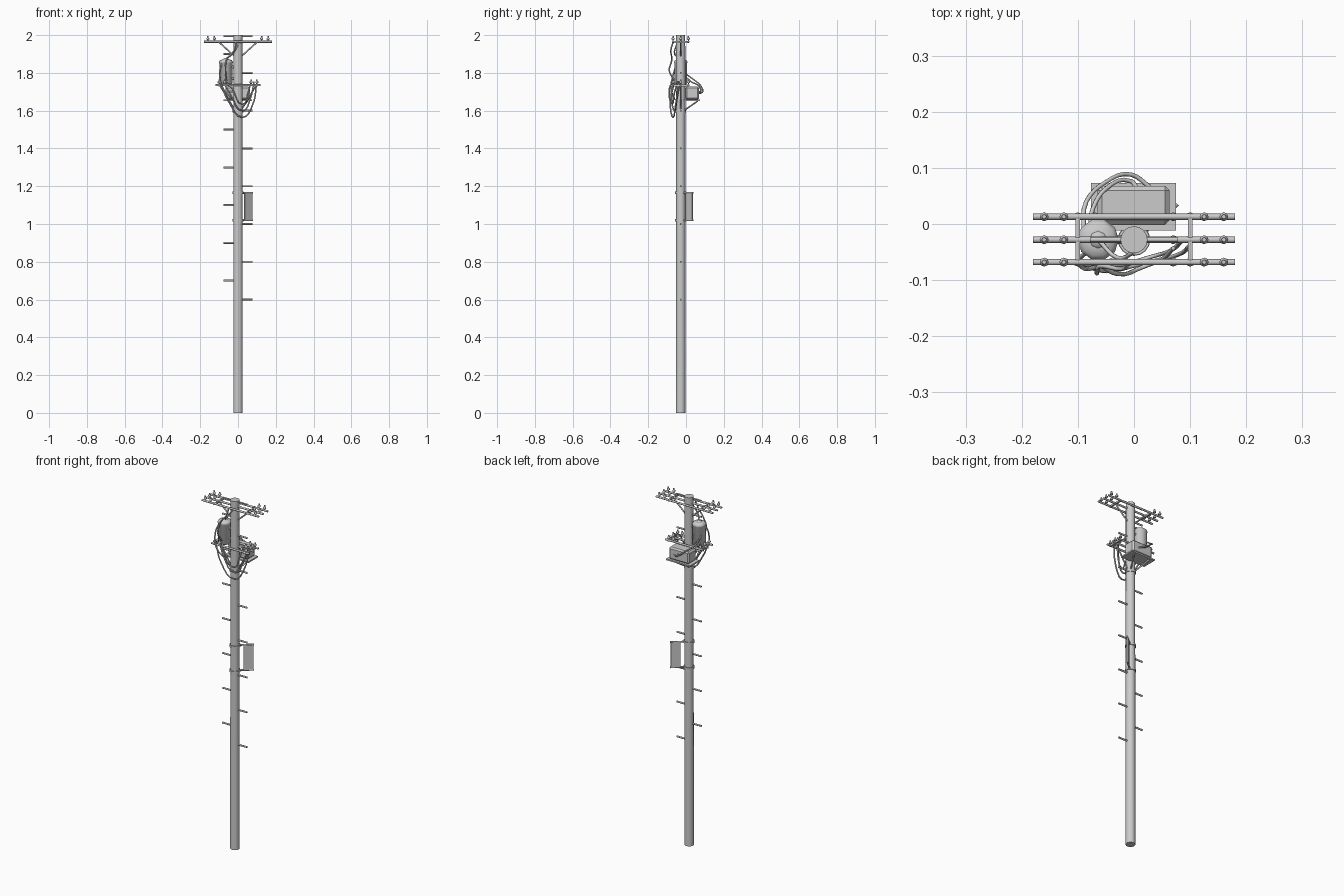
import bpy, math
from mathutils import Vector

if "Cube" in bpy.data.objects:
    bpy.data.objects.remove(bpy.data.objects["Cube"])

PY = -0.028  # pole axis in y
ARM_Y = (0.013, PY, -0.068)


def finish(ob, name):
    ob.name = name
    bpy.ops.object.shade_smooth_by_angle(angle=math.radians(50))
    return ob


def rod(name, a, b, r, sides=8, r2=None):
    a, b = Vector(a), Vector(b)
    d = b - a
    bpy.ops.mesh.primitive_cone_add(vertices=sides, radius1=r, radius2=r if r2 is None else r2,
                                    depth=d.length, location=(a + b) / 2,
                                    rotation=d.to_track_quat('Z', 'Y').to_euler())
    return finish(bpy.context.object, name)


def box(name, lo, hi, bevel=0.0):
    lo, hi = Vector(lo), Vector(hi)
    bpy.ops.mesh.primitive_cube_add(size=1, location=(lo + hi) / 2)
    ob = bpy.context.object
    ob.name = name
    ob.scale = hi - lo
    bpy.ops.object.transform_apply(location=False, rotation=False, scale=True)
    if bevel:
        m = ob.modifiers.new("bevel", 'BEVEL')
        m.width, m.segments = bevel, 1
    return ob


def lathe(name, profile, loc, sides=8):
    verts, faces = [], []
    for r, z in profile:
        for i in range(sides):
            t = 2 * math.pi * i / sides
            verts.append((r * math.cos(t), r * math.sin(t), z))
    for k in range(len(profile) - 1):
        for i in range(sides):
            j = (i + 1) % sides
            faces.append((k * sides + i, k * sides + j, (k + 1) * sides + j, (k + 1) * sides + i))
    faces.append(tuple(reversed(range(sides))))
    faces.append(tuple(range(len(verts) - sides, len(verts))))
    me = bpy.data.meshes.new(name)
    me.from_pydata(verts, [], faces)
    ob = bpy.data.objects.new(name, me)
    ob.location = loc
    bpy.context.collection.objects.link(ob)
    bpy.ops.object.select_all(action='DESELECT')
    ob.select_set(True)
    bpy.context.view_layer.objects.active = ob
    return finish(ob, name)


def cable(name, pts, r=0.004):
    cu = bpy.data.curves.new(name, 'CURVE')
    cu.dimensions = '3D'
    cu.bevel_depth, cu.bevel_resolution, cu.resolution_u = r, 1, 4
    cu.use_fill_caps = True
    sp = cu.splines.new('BEZIER')
    sp.bezier_points.add(len(pts) - 1)
    for bp, p in zip(sp.bezier_points, pts):
        bp.co = p
        bp.handle_left_type = bp.handle_right_type = 'AUTO'
    bpy.context.collection.objects.link(bpy.data.objects.new(name, cu))


def insulator(name, x, y, z):
    lathe(name, [(0.003, 0), (0.003, 0.007), (0.008, 0.009), (0.008, 0.015),
                 (0.004, 0.019), (0.004, 0.026)], (x, y, z))


# Pole
rod("pole", (0, PY, 0), (0, PY, 2), 0.025, 16, 0.024)

# Climbing pegs alternate sides
for i in range(14):
    s = 1 if i % 2 == 0 else -1
    z = 0.6 + 0.1 * i
    rod("climbing_peg", (s * 0.015, PY, z), (s * 0.078, PY, z), 0.005)
for s in (-1, 1):
    rod("top_peg", (s * 0.015, PY, 1.993), (s * 0.078, PY, 1.993), 0.004)

# Upper and lower crossarm frames
for y in ARM_Y:
    rod("upper_crossarm", (-0.18, y, 1.965), (0.18, y, 1.965), 0.0055)
    rod("lower_crossarm", (-0.12, y, 1.735), (0.12, y, 1.735), 0.0055)
    for s in (-1, 1):
        for x in (0.125, 0.16):
            insulator("upper_insulator", s * x, y, 1.968)
        for x in (0.07, 0.1):
            insulator("lower_insulator", s * x, y, 1.738)
for s in (-1, 1):
    for z in (1.965, 1.735):
        box("crossarm_tie", (s * 0.1 - 0.004, -0.072, z - 0.006), (s * 0.1 + 0.004, 0.017, z + 0.004))
    rod("upper_brace", (s * 0.1, PY, 1.962), (s * 0.015, PY, 1.885), 0.004)
    rod("lower_brace", (s * 0.095, PY, 1.732), (s * 0.015, PY, 1.6), 0.004)

# Transformer can with lid and bushing
CX = -0.064
lathe("transformer_can", [(0.026, 1.735), (0.035, 1.745), (0.035, 1.85), (0.037, 1.853),
                          (0.037, 1.86), (0.030, 1.868), (0.016, 1.872)], (CX, PY, 0), 10)
lathe("can_bushing", [(0.018, 1.868), (0.014, 1.874), (0.006, 1.878)], (CX, PY, 0), 8)
for z in (1.77, 1.83):
    rod("can_bracket", (CX, PY, z), (0, PY, z), 0.008)

# Rear equipment box on its platform
box("platform", (-0.077, -0.012, 1.65), (0.075, 0.073, 1.658))
box("equipment_box", (-0.065, -0.002, 1.658), (0.063, 0.068, 1.728), 0.008)
for x in (-0.02, 0.02):
    rod("platform_brace", (x * 2.5, 0.062, 1.651), (x * 0.6, -0.012, 1.6), 0.004)
lathe("platform_collar", [(0.028, 1.59), (0.028, 1.605)], (0, PY, 0), 16)

# Sign panel held diagonally off the pole
ang = math.radians(40)
u = Vector((math.cos(ang), math.sin(ang), 0))
base = Vector((0, PY, 0))
for z in (1.02, 1.165):
    lathe("sign_band", [(0.029, z - 0.006), (0.029, z + 0.006)], (0, PY, 0), 16)
    up = Vector((0, 0, z))
    rod("sign_arm", base + u * 0.02 + up, base + u * 0.1 + up, 0.005)
panel = box("sign_panel", (-0.026, -0.004, -0.07), (0.026, 0.004, 0.07))
panel.location = base + u * 0.07 + Vector((0, 0, 1.0925))
panel.rotation_euler = (0, 0, ang)

# Leads from the upper arms to the transformer
cable("upper_lead", [(-0.01, -0.068, 1.965), (-0.02, -0.08, 1.92), (-0.06, -0.075, 1.87), (-0.066, -0.088, 1.81), (-0.06, -0.06, 1.76)])
cable("upper_lead", [(0.0, -0.05, 1.95), (-0.03, -0.06, 1.9), (-0.064, PY, 1.875)])
cable("can_lead", [(-0.085, -0.05, 1.85), (-0.098, -0.065, 1.8), (-0.08, -0.08, 1.72), (-0.03, -0.06, 1.66)])

# Hanging front loops
for x0, x1, y, z in ((-0.095, 0.1, -0.068, 1.565), (-0.075, 0.085, -0.06, 1.60), (-0.06, 0.07, -0.073, 1.635)):
    cable("hanging_loop", [(x0, y, 1.75), (x0 * 0.5, y - 0.016, z + 0.08), (0.025, y, z),
                           (x1 * 0.75, y + 0.012, z + 0.06), (x1, y + 0.03, 1.755)])

# Rear leads from the can to the equipment box
for k in (0, 1):
    d = 0.012 * k
    cable("rear_lead", [(-0.09 + d, -0.01, 1.80 - d), (-0.085 + d, 0.04 - d, 1.765 - d), (-0.05, 0.075 - d, 1.735),
                        (-0.005, 0.088 - d, 1.70), (0.028 - 2 * d, 0.066, 1.69 + d)])
